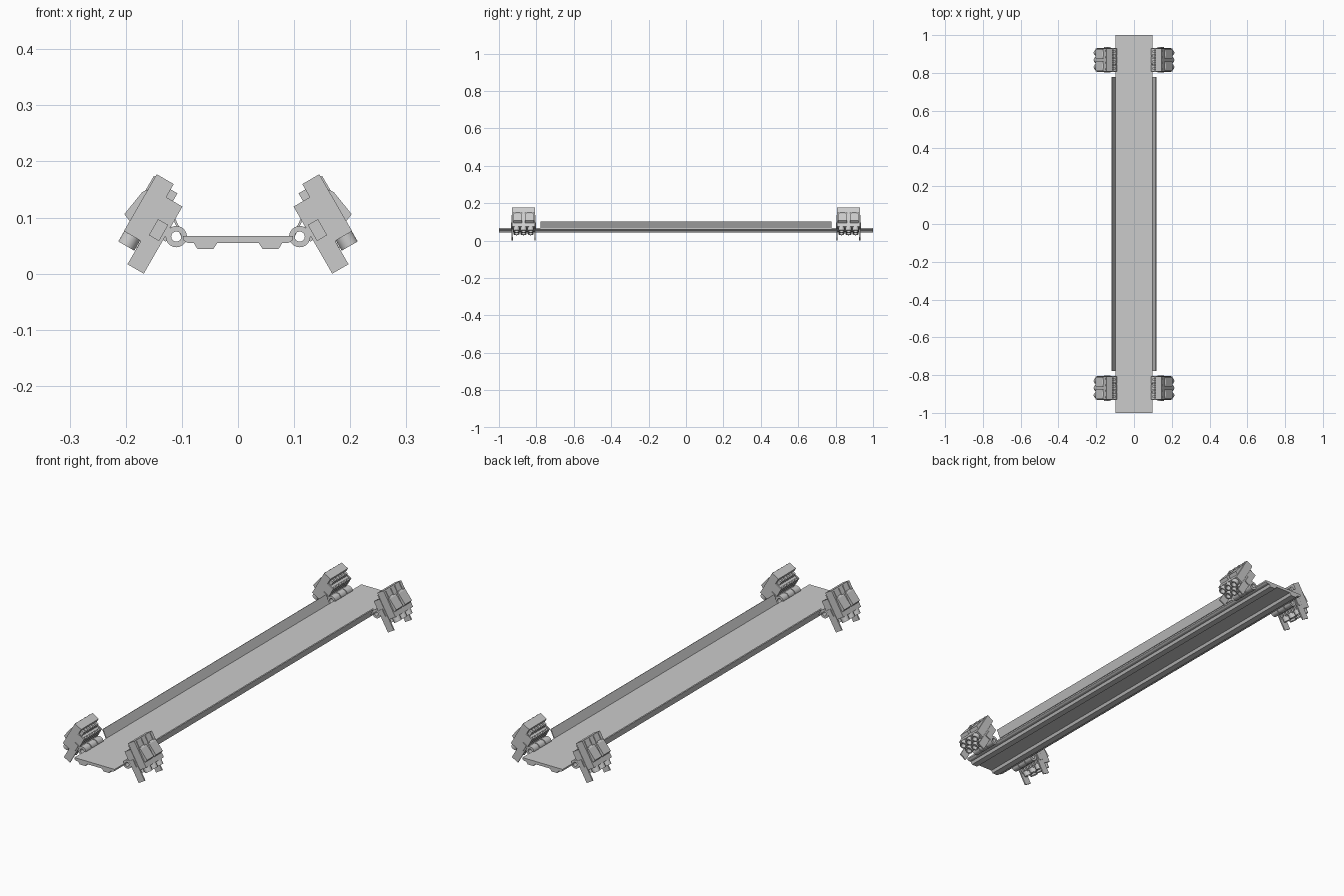
import bpy, bmesh, math
from mathutils import Vector

if "Cube" in bpy.data.objects:
    bpy.data.objects.remove(bpy.data.objects["Cube"])

C, S = math.cos(math.radians(30)), 0.5


def world(n, u, y):
    """Clamp frame: n = outward normal, u = down the tilted clamp."""
    return Vector((C * n + S * u, y, S * n - C * u))


def finish(name, bm, smooth=False):
    bmesh.ops.recalc_face_normals(bm, faces=bm.faces)
    me = bpy.data.meshes.new(name)
    bm.to_mesh(me)
    bm.free()
    ob = bpy.data.objects.new(name, me)
    bpy.context.collection.objects.link(ob)
    if smooth:
        bpy.context.view_layer.objects.active = ob
        ob.select_set(True)
        bpy.ops.object.shade_smooth_by_angle(angle=math.radians(35))
        ob.select_set(False)
    return ob


def prism(bm, pts, y0, y1, fn):
    a = [bm.verts.new(fn(p[0], p[1], y0)) for p in pts]
    b = [bm.verts.new(fn(p[0], p[1], y1)) for p in pts]
    bm.faces.new(a)
    bm.faces.new(b[::-1])
    for i in range(len(pts)):
        j = (i + 1) % len(pts)
        bm.faces.new((a[i], b[i], b[j], a[j]))


def box(bm, n0, n1, u0, u1, y0, y1):
    prism(bm, [(n0, u0), (n1, u0), (n1, u1), (n0, u1)], y0, y1, world)


def tube(bm, start, end, r_out, r_in, seg=24):
    axis = (end - start).normalized()
    e1 = axis.orthogonal().normalized()
    e2 = axis.cross(e1)
    loops = []
    for c, r in ((start, r_out), (end, r_out), (end, r_in), (start, r_in)):
        loops.append([bm.verts.new(c + r * (e1 * math.cos(t) + e2 * math.sin(t)))
                      for t in (2 * math.pi * i / seg for i in range(seg))])
    for k in range(4):
        p, q = loops[k], loops[(k + 1) % 4]
        for i in range(seg):
            j = (i + 1) % seg
            bm.faces.new((p[i], p[j], q[j], q[i]))


def mirrored(bm, sx, sy):
    for v in bm.verts:
        v.co.x *= sx
        v.co.y *= sy


def flat(x, z, y):
    return Vector((x, y, z))


# Deck: one extruded profile with two stiffening ribs underneath
half = [(0.098, 0.067), (0.098, 0.060), (0.09, 0.055), (0.079, 0.0545),
        (0.072, 0.0437), (0.044, 0.0437), (0.037, 0.0545)]
bm = bmesh.new()
prism(bm, half + [(-x, z) for x, z in reversed(half)], -1, 1, flat)
finish("deck", bm)

# Side rails leaning outward
for sx, side in ((1, "right"), (-1, "left")):
    bm = bmesh.new()
    prism(bm, [(0.097, 0.066), (0.101, 0.066), (0.118, 0.101), (0.114, 0.103)],
          -0.778, 0.778, flat)
    mirrored(bm, sx, 1)
    finish(side + "_rail", bm)

# Four tilted clamp blocks, each with a hinge barrel
Y0, Y1 = 0.805, 0.932
YM = (Y0 + Y1) / 2
for sx in (1, -1):
    for sy in (1, -1):
        tag = ("right" if sx > 0 else "left") + ("_back" if sy > 0 else "_front")

        # Hinge barrel split into three knuckles
        bm = bmesh.new()
        w = (Y1 - Y0) / 3
        for i in range(3):
            a, b = Y0 + i * w + 0.002, Y0 + (i + 1) * w - 0.002
            tube(bm, Vector((0.11, a, 0.066)), Vector((0.11, b, 0.066)), 0.019, 0.009)
        mirrored(bm, sx, sy)
        finish(tag + "_hinge", bm, True)

        bm = bmesh.new()
        # outer plate, inner core and lug to the hinge
        box(bm, 0.179, 0.214, -0.081, 0.036, Y0 + 0.002, Y1 - 0.002)
        box(bm, 0.153, 0.180, -0.050, 0.034, Y0 + 0.003, Y1 - 0.003)
        box(bm, 0.140, 0.156, -0.013, 0.015, Y0 + 0.015, Y1 - 0.015)
        # end flanges with raised pads
        for y, d in ((Y0, 1), (Y1, -1)):
            ya, yb = sorted((y, y + d * 0.006))
            box(bm, 0.1455, 0.179, -0.054, 0.084, ya, yb)
            ya, yb = sorted((y - d * 0.004, y + d * 0.002))
            box(bm, 0.151, 0.172, -0.013, 0.020, ya, yb)
        # grip fins on the inner face
        for i in range(6):
            y = Y0 + 0.018 + i * (Y1 - Y0 - 0.036) / 5
            box(bm, 0.1455, 0.155, -0.054, 0.030, y - 0.005, y + 0.005)
            box(bm, 0.165, 0.181, -0.070, -0.048, y - 0.005, y + 0.005)
        # wedge latches with ribs on the outer face
        for d in (-1, 1):
            y = YM + d * 0.031
            prism(bm, [(0.212, -0.052), (0.2204, -0.041), (0.2285, 0.0095), (0.212, 0.016)],
                  y - 0.024, y + 0.024, world)
            for e in (-1, 1):
                yr = y + e * 0.017
                box(bm, 0.213, 0.217, -0.076, -0.040, yr - 0.004, yr + 0.004)
        mirrored(bm, sx, sy)
        finish(tag + "_clamp_body", bm)

        # Two rows of three round sockets at the lower end
        bm = bmesh.new()
        for n, u0, u1 in ((0.163, 0.030, 0.052), (0.197, 0.032, 0.057)):
            for k in (-1, 0, 1):
                y = YM + k * 0.038
                tube(bm, world(n, u0, y), world(n, u1, y), 0.0165, 0.011)
        mirrored(bm, sx, sy)
        finish(tag + "_sockets", bm, True)
